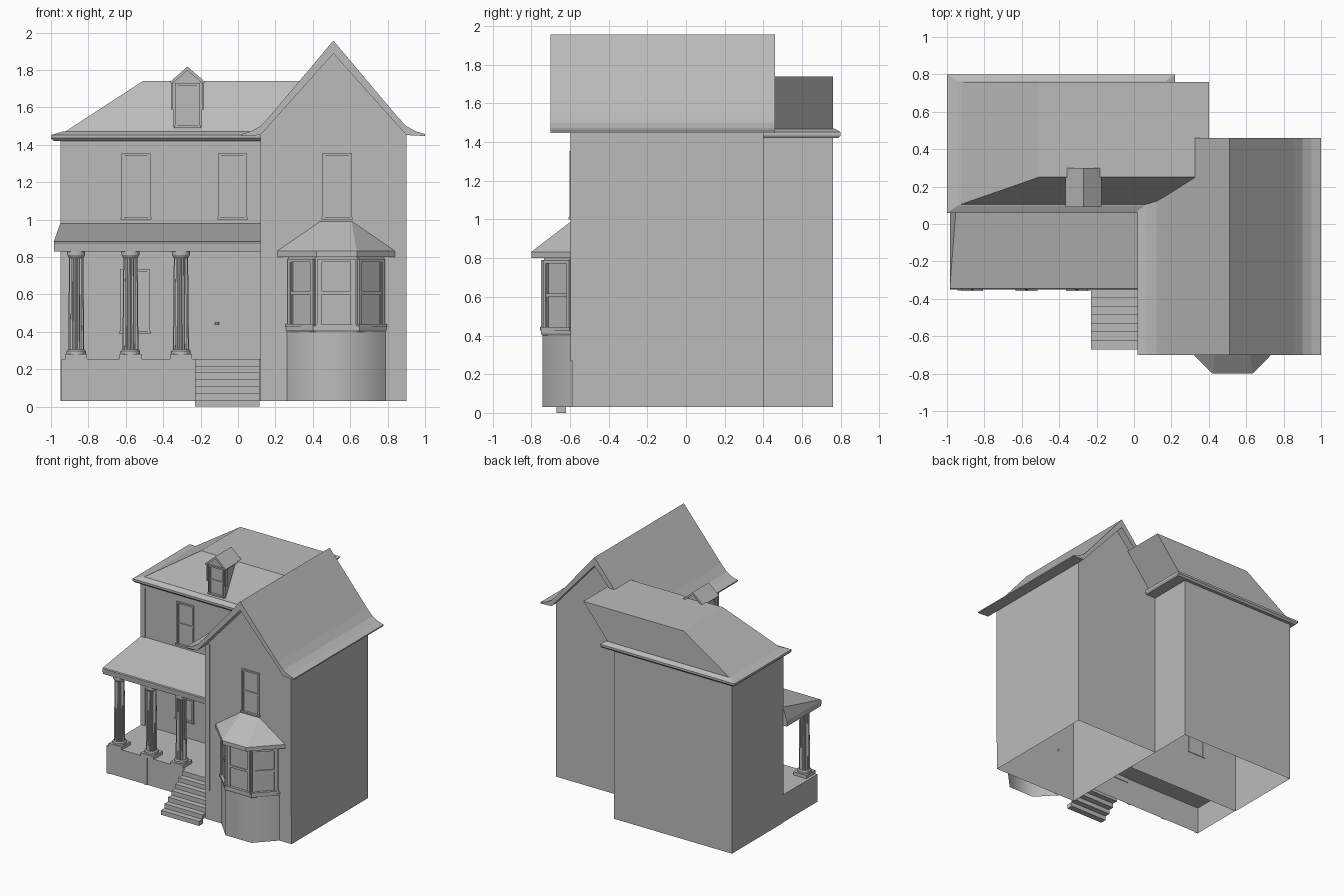
import bpy
import bmesh
from math import atan2, cos, sin, pi
from mathutils import Matrix, Vector

cube = bpy.data.objects.get("Cube")
if cube:
    bpy.data.objects.remove(cube, do_unlink=True)

GREY = (0.5, 0.5, 0.5, 1)
paint = bpy.data.materials.new("plain_grey")
paint.use_nodes = True
paint.diffuse_color = GREY
paint.node_tree.nodes["Principled BSDF"].inputs["Base Color"].default_value = GREY


def finish(name, bm, matrix=None):
    mesh = bpy.data.meshes.new(name)
    if matrix:
        bm.transform(matrix)
    bm.to_mesh(mesh)
    bm.free()
    mesh.materials.append(paint)
    obj = bpy.data.objects.new(name, mesh)
    bpy.context.collection.objects.link(obj)
    return obj


def add_loft(bm, rings, hollow=False):
    """Skin a stack of equal rings and cap it; hollow drops the underside."""
    rows = [[bm.verts.new(p) for p in ring] for ring in rings]
    n = len(rows[0])
    faces = [bm.faces.new(rows[0]), bm.faces.new(rows[-1])]
    for a, b in zip(rows, rows[1:]):
        for i in range(n):
            j = (i + 1) % n
            faces.append(bm.faces.new((a[i], a[j], b[j], b[i])))
    bmesh.ops.recalc_face_normals(bm, faces=faces)
    if hollow:
        under = [f for f in faces if f.normal.z < -0.9]
        bmesh.ops.delete(bm, geom=under, context="FACES")


def loft(name, rings, hollow=False):
    bm = bmesh.new()
    add_loft(bm, rings, hollow)
    return finish(name, bm)


def flat(points, z):
    return [(x, y, z) for x, y in points]


def gable(name, profile, y0, y1, hollow=False):
    """Extrude an x-z profile along y."""
    return loft(name, [[(x, y, z) for x, z in profile] for y in (y0, y1)], hollow)


def rect(x, y):
    return [(x[0], y[0]), (x[1], y[0]), (x[1], y[1]), (x[0], y[1])]


def add_box(bm, x, y, z, hollow=False):
    add_loft(bm, [flat(rect(x, y), h) for h in z], hollow)


def boxes(name, items, matrix=None, hollow=False):
    bm = bmesh.new()
    for x, y, z in items:
        add_box(bm, x, y, z, hollow)
    return finish(name, bm, matrix)


def box(name, x, y, z, hollow=False):
    return boxes(name, [(x, y, z)], hollow=hollow)


def window(name, place, w, h, t=0.012, deep=0.012, angle=0):
    """Casing, two sashes, meeting rail and sill on a wall facing local -y."""
    r, m, d = w / 2, h / 2, (-deep, 0.005)
    lip = (-deep * 0.6, 0.005)
    parts = [((-r, -r + t), d, (0, h)), ((r - t, r), d, (0, h)),
             ((-r, r), d, (h - t, h)), ((-r - t / 2, r + t / 2), (-deep * 1.5, 0.005), (0, t)),
             ((-r, r), lip, (m - t / 2, m + t / 2))]
    s = r - t * 1.4
    for z0, z1 in ((t, m), (m, h - t)):
        parts += [((-r, -s), lip, (z0, z1)), ((s, r), lip, (z0, z1))]
    matrix = Matrix.Translation(place) @ Matrix.Rotation(angle, 4, "Z")
    return boxes(name, parts, matrix)


WALL, WING = 0.10, -0.59          # front wall planes
GROUND, DECK, EAVE = 0.03, 0.255, 1.46
LEFT, SEAM, RIGHT, RIDGE = -0.95, 0.12, 0.90, 0.51

# Main block, eave slab and roof with a sheer back
box("main_walls", (LEFT, SEAM), (WALL, 0.76), (GROUND, 1.44), hollow=True)
loft("main_eave", [flat(rect((-0.985, 0.21), (0.075, 0.785)), 1.42),
                   flat(rect((-1, 0.22), (0.06, 0.80)), 1.435),
                   flat(rect((-1, 0.22), (0.06, 0.80)), 1.452),
                   flat(rect((-0.94, 0.17), (WALL, 0.765)), 1.47)])
loft("main_roof", [flat(rect((-0.94, 0.17), (WALL, 0.76)), EAVE),
                   flat(rect((-0.51, 0.40), (0.25, 0.76)), 1.74)])
box("main_corner_board", (LEFT, LEFT + 0.04), (WALL - 0.006, WALL), (DECK, 1.42))
box("main_frieze", (LEFT, SEAM), (WALL - 0.008, WALL), (1.39, 1.42))

# Gabled wing and its flared roof
gable("wing_walls", [(RIGHT, GROUND), (RIGHT, EAVE), (RIDGE, 1.887),
                     (SEAM, EAVE), (SEAM, GROUND)], WING, 0.40, hollow=True)
half = [(0.49, 1.457), (0.44, 1.472), (0.39, 1.5), (0.34, 1.553)]
top = [(RIDGE + x, z) for x, z in half] + [(RIDGE, 1.957)]
top += [(RIDGE - x, z) for x, z in reversed(half)]
under = [(0.02, 1.447), (SEAM, 1.452), (RIDGE, 1.887), (RIGHT, 1.452), (1, 1.447)]
gable("wing_roof", top + under, -0.70, 0.46)
for name, x in (("wing_left_board", SEAM), ("wing_right_board", RIGHT - 0.04)):
    box(name, (x, x + 0.04), (WING - 0.007, WING), (0.27, 1.47))

# Dormer
DX = -0.27
gable("dormer_walls", [(DX - 0.078, EAVE), (DX + 0.078, EAVE), (DX + 0.078, 1.73),
                       (DX, 1.80), (DX - 0.078, 1.73)], 0.11, 0.27)
gable("dormer_roof", [(DX - 0.095, 1.735), (DX, 1.818), (DX + 0.095, 1.735),
                      (DX + 0.085, 1.725), (DX, 1.797), (DX - 0.085, 1.725)], 0.09, 0.30)
window("dormer_window", (DX, 0.11, 1.49), 0.135, 0.24)
for side in (-1, 1):
    x = DX + side * 0.083
    box("dormer_bracket", (x - 0.005, x + 0.005), (0.10, 0.13), (1.59, 1.73))

# Porch deck, battens and lean-to roof
box("porch_base", (-0.945, SEAM), (-0.35, WALL), (GROUND, DECK), hollow=True)
for x in (-0.93, -0.59, -0.24):
    box("porch_batten", (x - 0.015, x + 0.015), (-0.356, -0.35), (GROUND, DECK))
loft("porch_roof", [flat(rect((-0.985, SEAM), (-0.345, WALL)), 0.83),
                    flat(rect((-0.985, SEAM), (-0.35, WALL)), 0.875),
                    [(-0.985, -0.345, 0.882), (SEAM, -0.345, 0.882),
                     (SEAM, WALL, 0.98), (LEFT, WALL, 0.98)]])

# Fluted porch columns with plinths and capitals
def ring(cx, cy, r, z, flute=0.0, n=32):
    return [(cx + (r - flute * (i % 2)) * cos(2 * pi * i / n),
             cy + (r - flute * (i % 2)) * sin(2 * pi * i / n), z) for i in range(n)]


CY = -0.30
for cx in (-0.865, -0.575, -0.305):
    loft("column_shaft", [ring(cx, CY, 0.043, 0.29, 0.006), ring(cx, CY, 0.038, 0.81, 0.006)])
    loft("column_foot", [ring(cx, CY, 0.052, 0.28), ring(cx, CY, 0.052, 0.297),
                         ring(cx, CY, 0.044, 0.305)])
    loft("column_head", [ring(cx, CY, 0.038, 0.795), ring(cx, CY, 0.048, 0.812),
                         ring(cx, CY, 0.048, 0.832)])
    box("column_plinth", (cx - 0.058, cx + 0.058), (CY - 0.058, CY + 0.058), (DECK, 0.282))

# Front steps
STEPS = 7
rise, run = DECK / STEPS, 0.32 / STEPS
boxes("front_steps", [((-0.23, 0.115), (-0.67 + i * run, -0.665 + (i + 1) * run),
                       (i * rise, (i + 1) * rise)) for i in range(STEPS)])

# Wall windows
for cx in (-0.545, -0.03):
    window("upper_window", (cx, WALL, 1.0), 0.155, 0.355)
window("porch_window", (-0.55, WALL, 0.39), 0.16, 0.345)
window("wing_window", (0.53, WING, 1.0), 0.16, 0.355)

# Front door with glazed upper panel, two lower panels and knob
def frame(x, z, t=0.008):
    y = (WALL - 0.014, WALL)
    return [((x[0], x[0] + t), y, z), ((x[1] - t, x[1]), y, z),
            (x, y, (z[0], z[0] + t)), (x, y, (z[1] - t, z[1]))]


box("door_slab", (-0.135, 0.10), (WALL - 0.007, WALL), (DECK, 0.76))
boxes("door_panels", frame((-0.115, 0.08), (0.47, 0.73))
      + frame((-0.11, -0.03), (0.33, 0.4)) + frame((-0.005, 0.075), (0.33, 0.4)))
loft("door_knob", [ring(-0.112, WALL - 0.012, 0.01, z, n=8) for z in (0.437, 0.453)])

# Bay: rounded base, three-sided window box, sill and hipped roof
plan = [(0.27, WING), (0.415, -0.735), (0.635, -0.735), (0.78, WING)]
BAY = 0.525


def grow(extra):
    return [(x + extra * (1 if x > BAY else -1), y - extra * (y < WING)) for x, y in plan]


bm = bmesh.new()
rows = [[bm.verts.new(p) for p in flat(grow(0.008), z)] for z in (GROUND, 0.405)]
for i in range(3):
    face = bm.faces.new((rows[0][i], rows[0][i + 1], rows[1][i + 1], rows[1][i]))
    face.smooth = True
finish("bay_base", bm)
loft("bay_box", [flat(plan, 0.39), flat(plan, 0.81)])
loft("bay_sill", [flat(grow(0.006), 0.395), flat(grow(0.014), 0.41), flat(grow(0.014), 0.43)])
for a, b in zip(plan, plan[1:]):
    a, b = Vector(a), Vector(b)
    mid, edge = (a + b) / 2, b - a
    window("bay_window", (mid.x, mid.y, 0.425), edge.length * 0.93, 0.365,
           t=0.018, deep=0.014, angle=atan2(edge.y, edge.x))
eave = [(0.21, WING), (0.42, -0.80), (0.635, -0.80), (0.84, WING)]
crown = [(0.44, WING), (0.443, WING - 0.004), (0.607, WING - 0.004), (0.61, WING)]
loft("bay_roof", [flat(eave, 0.80), flat(eave, 0.832), flat(crown, 0.99)])
